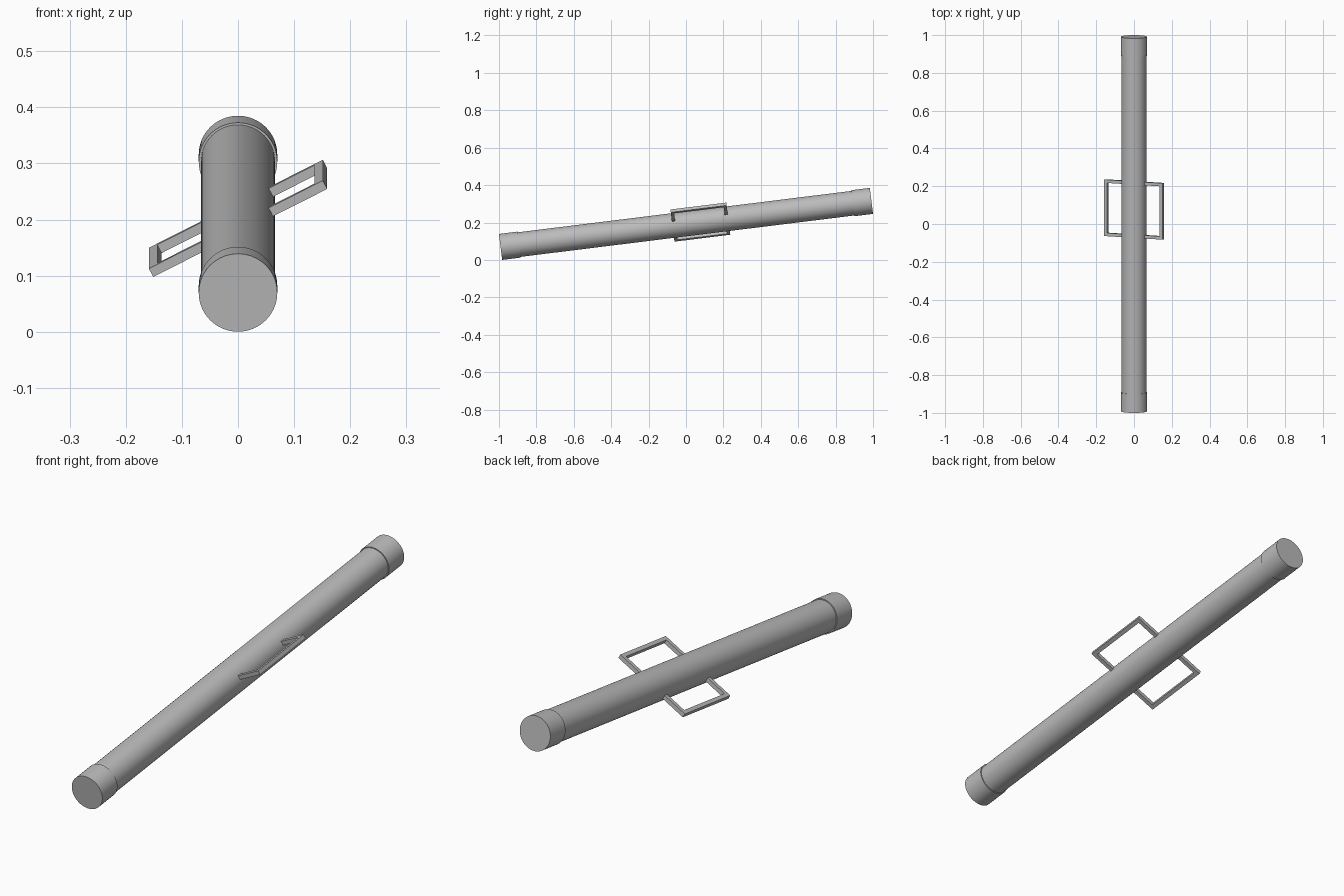
import bpy
import bmesh
from math import radians
from mathutils import Matrix

if "Cube" in bpy.data.objects:
    bpy.data.objects.remove(bpy.data.objects["Cube"], do_unlink=True)

LENGTH, CAP_LENGTH = 1.998, 0.1
CAP_RADIUS, BODY_RADIUS = 0.07, 0.066
BAR = 0.017                      # handle bar thickness
REACH, BACK, FRONT = 0.174, 0.228, -0.073
ROLL = radians(27)

# The whole ram leans up towards the back
TILT = Matrix.Translation((0, 0, 0.1925)) @ Matrix.Rotation(radians(7.07), 4, "X")

steel = bpy.data.materials.new("grey steel")
steel.use_nodes = True
grey = (0.5, 0.5, 0.5, 1)
steel.diffuse_color = grey
steel.node_tree.nodes["Principled BSDF"].inputs["Base Color"].default_value = grey


def finish(name, bm, matrix):
    bmesh.ops.recalc_face_normals(bm, faces=bm.faces)
    mesh = bpy.data.meshes.new(name)
    bm.to_mesh(mesh)
    bm.free()
    mesh.transform(matrix)
    mesh.materials.append(steel)
    obj = bpy.data.objects.new(name, mesh)
    bpy.context.collection.objects.link(obj)
    return obj


def tube(name, radius, length, y):
    bm = bmesh.new()
    bmesh.ops.create_cone(bm, cap_ends=True, segments=64,
                          radius1=radius, radius2=radius, depth=length)
    place = Matrix.Translation((0, y, 0)) @ Matrix.Rotation(radians(90), 4, "X")
    obj = finish(name, bm, TILT @ place)
    bpy.ops.object.select_all(action="DESELECT")
    obj.select_set(True)
    bpy.context.view_layer.objects.active = obj
    bpy.ops.object.shade_smooth_by_angle(angle=radians(35))


def handle(name, turn):
    # C-shaped outline whose open ends are sunk into the ram body
    root = BODY_RADIUS - 0.02
    outline = [(root, FRONT), (REACH, FRONT), (REACH, BACK), (root, BACK),
               (root, BACK - BAR), (REACH - BAR, BACK - BAR),
               (REACH - BAR, FRONT + BAR), (root, FRONT + BAR)]
    bm = bmesh.new()
    rings = [[bm.verts.new((x * turn, y, z)) for x, y in outline]
             for z in (-BAR / 2, BAR / 2)]
    for ring in rings:
        bm.faces.new(ring)
    count = len(outline)
    for i in range(count):
        j = (i + 1) % count
        bm.faces.new((rings[0][i], rings[0][j], rings[1][j], rings[1][i]))
    finish(name, bm, TILT @ Matrix.Rotation(-ROLL, 4, "Y"))


# Body and the two end collars
tube("ram_body", BODY_RADIUS, LENGTH - CAP_LENGTH, 0)
end = (LENGTH - CAP_LENGTH) / 2
tube("front_cap", CAP_RADIUS, CAP_LENGTH, -end)
tube("back_cap", CAP_RADIUS, CAP_LENGTH, end)

# Carrying handles on opposite sides
handle("left_handle", 1)
handle("right_handle", -1)
